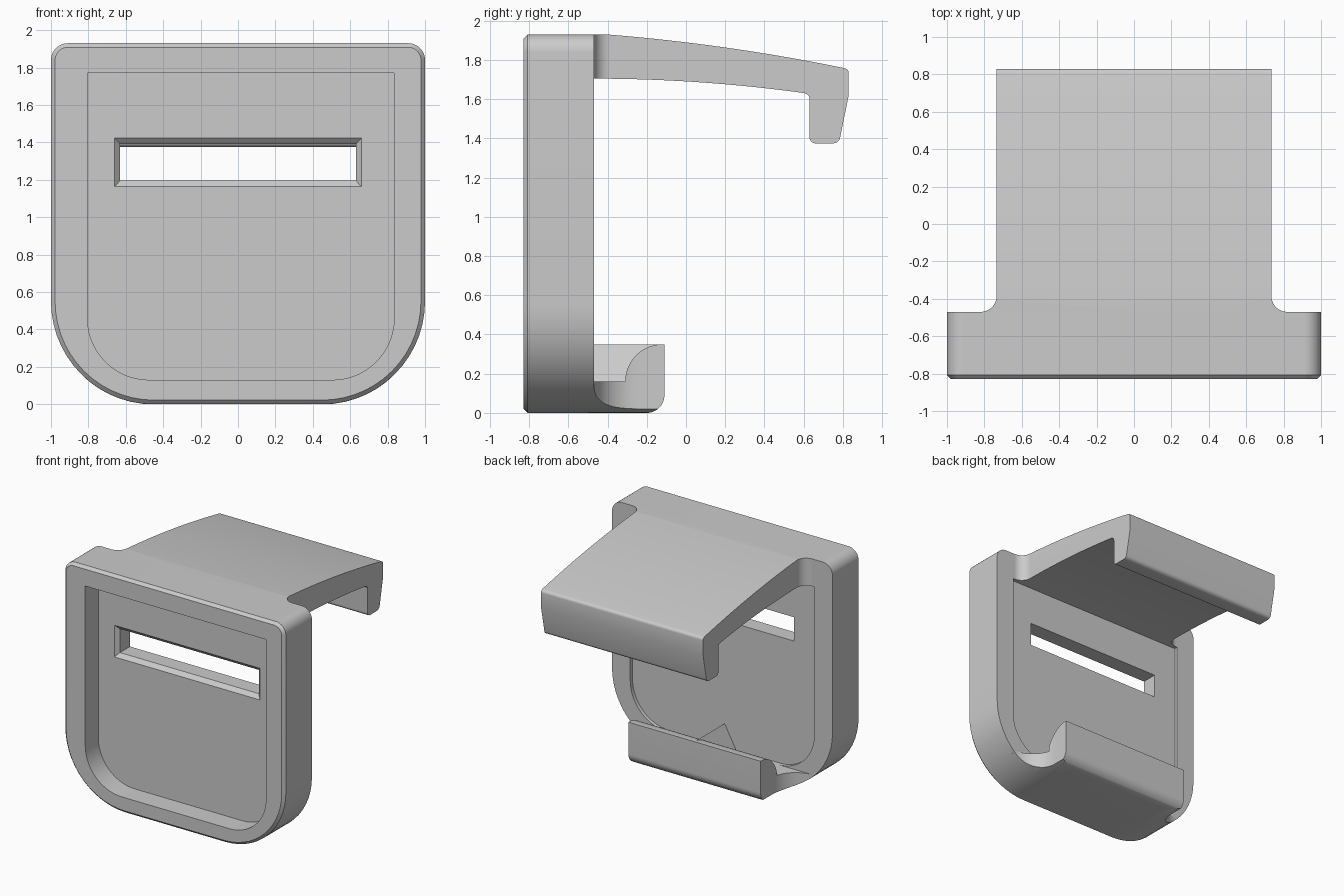
import bpy, bmesh, math
from mathutils import Vector

cube = bpy.data.objects.get("Cube")
if cube:
    bpy.data.objects.remove(cube, do_unlink=True)

GREY = (0.6, 0.6, 0.6, 1.0)
plastic = bpy.data.materials.new("grey_plastic")
plastic.use_nodes = True
plastic.diffuse_color = GREY
plastic.node_tree.nodes["Principled BSDF"].inputs["Base Color"].default_value = GREY


def rounded(corners, steps=14):
    """2D polygon; a corner given as (a, b, r) is filleted with radius r."""
    out, n = [], len(corners)
    for i, c in enumerate(corners):
        p = Vector(c[:2])
        if len(c) < 3:
            out.append(p)
            continue
        u = (Vector(corners[i - 1][:2]) - p).normalized()
        v = (Vector(corners[(i + 1) % n][:2]) - p).normalized()
        half, r = u.angle(v) / 2, c[2]
        centre = p + (u + v).normalized() * r / math.sin(half)
        d0 = p + u * r / math.tan(half) - centre
        d1 = p + v * r / math.tan(half) - centre
        start = math.atan2(d0.y, d0.x)
        sweep = math.atan2(d1.y, d1.x) - start
        sweep = (sweep + math.pi) % (2 * math.pi) - math.pi
        for k in range(steps + 1):
            a = start + sweep * k / steps
            out.append(centre + Vector((math.cos(a), math.sin(a))) * r)
    return out


PLACE = {"x": lambda p, d: (d, p.x, p.y),
         "y": lambda p, d: (p.x, d, p.y),
         "z": lambda p, d: (p.x, p.y, d)}


def loft(name, axis, layers):
    """Solid through matching outlines, layers = [(outline, depth), ...]."""
    bm = bmesh.new()
    rings = [[bm.verts.new(PLACE[axis](p, d)) for p in o] for o, d in layers]
    for a, b in zip(rings, rings[1:]):
        for i in range(len(a)):
            j = (i + 1) % len(a)
            bm.faces.new((a[i], a[j], b[j], b[i]))
    bm.faces.new(rings[0])
    bm.faces.new(rings[-1])
    bmesh.ops.recalc_face_normals(bm, faces=bm.faces)
    mesh = bpy.data.meshes.new(name)
    bm.to_mesh(mesh)
    bm.free()
    mesh.materials.append(plastic)
    ob = bpy.data.objects.new(name, mesh)
    bpy.context.collection.objects.link(ob)
    return ob


def prism(name, axis, outline, lo, hi):
    return loft(name, axis, [(outline, lo), (outline, hi)])


def boolean(ob, cutter, operation):
    cutter.hide_render = True
    mod = ob.modifiers.new("cut", "BOOLEAN")
    mod.operation, mod.solver, mod.object = operation, "EXACT", cutter
    bpy.context.view_layer.objects.active = ob
    bpy.ops.object.modifier_apply(modifier=mod.name)
    bpy.data.objects.remove(cutter, do_unlink=True)


def smooth(ob):
    bpy.ops.object.select_all(action="DESELECT")
    ob.select_set(True)
    bpy.context.view_layer.objects.active = ob
    bpy.ops.object.shade_smooth_by_angle(angle=math.radians(28))


def shield(left, right, low, high, r_low, r_high=None):
    """Upright outline with large round lower corners."""
    top = (r_high,) if r_high else ()
    return rounded([(left, low, r_low), (right, low, r_low),
                    (right, high) + top, (left, high) + top])


def rect(half, low, high):
    return rounded([(-half, low), (half, low), (half, high), (-half, high)])


def flared_plan(half, r, back):
    """Top-down outline that flares into the body with concave fillets."""
    wide = half + r + 0.001
    return rounded([(-wide, -0.5), (wide, -0.5), (wide, -0.47), (half, -0.47, r),
                    (half, back), (-half, back), (-half, -0.47, r), (-wide, -0.47)])


# Main body with chamfered front rim
FRONT, REAR = -0.83, -0.47
outer = shield(-1, 1, 0, 1.93, 0.55, 0.09)
inset = shield(-0.978, 0.978, 0.022, 1.908, 0.528, 0.068)
body = loft("body", "y", [(inset, FRONT), (outer, FRONT + 0.022), (outer, REAR)])

# Front pocket, shallow rear recess and chamfered slot
boolean(body, prism("pocket", "y", shield(-0.805, 0.835, 0.13, 1.77, 0.33),
                    -0.9, -0.66), "DIFFERENCE")
boolean(body, prism("recess", "y", shield(-0.835, 0.835, 0.16, 1.705, 0.33),
                    -0.5, -0.4), "DIFFERENCE")
wide_slot, slot = rect(0.66, 1.163, 1.423), rect(0.63, 1.195, 1.39)
boolean(body, loft("slot", "y", [(wide_slot, -0.7), (wide_slot, -0.66),
                                 (slot, -0.63), (slot, -0.4)]), "DIFFERENCE")
smooth(body)

# Curved top arm with a downturned hook
top, under = [], []
for k in range(17):
    t = 1.2 * k / 16
    top.append((t - 0.4, 1.93 - 0.079 * t - 0.052 * t * t))
    s = 1.03 * k / 16
    under.append((s - 0.47, 1.705 - 0.064 * s * s))
profile = rounded([(-0.5, 1.93)] + top +
                  [(0.83, 1.753, 0.025), (0.83, 1.62), (0.78, 1.375, 0.035),
                   (0.63, 1.375, 0.03), (0.63, 1.627, 0.03)] +
                  under[::-1] + [(-0.5, 1.705)], 8)
arm = prism("hook_arm", "x", profile, -0.9, 0.9)
boolean(arm, prism("arm_plan", "z", flared_plan(0.735, 0.085, 1), 1, 2.2), "INTERSECT")
smooth(arm)

# Lower tray with a raised, rounded lip
profile = rounded([(-0.5, 0), (-0.11, 0, 0.09), (-0.11, 0.35),
                   (-0.31, 0.35, 0.19), (-0.31, 0.16), (-0.5, 0.16)])
tray = prism("lower_tray", "x", profile, -0.95, 0.95)
boolean(tray, prism("tray_plan", "z", flared_plan(0.6, 0.22, 0.2), -0.5, 0.8), "INTERSECT")
boolean(tray, prism("tray_shell", "y", shield(-1, 1, -0.001, 1.93, 0.55, 0.09),
                    -0.7, 0.3), "INTERSECT")
smooth(tray)

# Pointed divider ridge across the tray
ridge = rounded([(-0.11, 0.15), (0.11, 0.15), (0, 0.35)])
prism("divider_ridge", "y", ridge, -0.51, -0.112)
